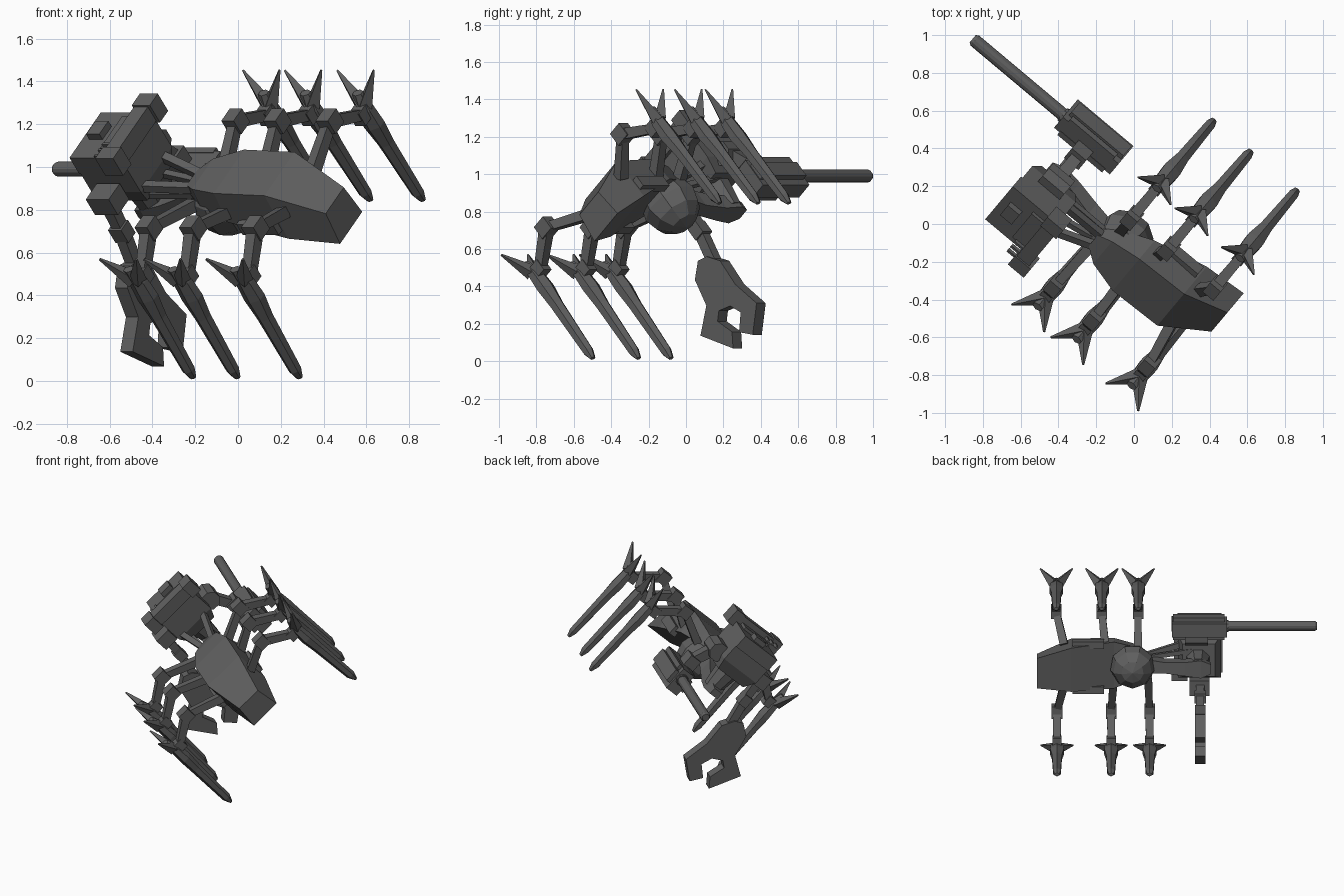
import bpy, bmesh, math
from mathutils import Matrix, Vector

# Walker frame: x forward, y to its left, z up, then the whole machine is tilted
t, p = math.radians(43), math.radians(140)
F = Vector((math.cos(p), math.sin(p), 0))
H = Vector((math.sin(p), -math.cos(p), 0))
Z = Vector((0, 0, 1))
LEFT = -(H * math.cos(t) + Z * math.sin(t))
UP = Z * math.cos(t) - H * math.sin(t)
TILT = Matrix((F, LEFT, UP)).transposed().to_4x4()
TILT.translation = Vector((0.160, 0.190, 0.430))

metal = bpy.data.materials.new("dark_grey_metal")
metal.diffuse_color = (0.115, 0.115, 0.115, 1)


def finish(name, bm):
    bmesh.ops.recalc_face_normals(bm, faces=bm.faces)
    me = bpy.data.meshes.new(name)
    bm.to_mesh(me)
    bm.free()
    me.materials.append(metal)
    ob = bpy.data.objects.new(name, me)
    bpy.context.collection.objects.link(ob)
    ob.matrix_world = TILT
    return ob


def box(name, c, size):
    bm = bmesh.new()
    bmesh.ops.create_cube(bm, size=1, matrix=Matrix.Translation(c) @ Matrix.Diagonal((*size, 1)))
    return finish(name, bm)


def rod(name, p0, p1, r0, r1, sides=4):
    """Straight tapered strut between two points."""
    p0, p1 = Vector(p0), Vector(p1)
    d = p1 - p0
    rot = d.to_track_quat('Z', 'X').to_matrix().to_4x4()
    m = Matrix.Translation((p0 + p1) / 2) @ rot @ Matrix.Rotation(math.pi / sides, 4, 'Z')
    bm = bmesh.new()
    bmesh.ops.create_cone(bm, cap_ends=True, segments=sides, radius1=r0, radius2=r1,
                          depth=d.length, matrix=m)
    return finish(name, bm)


def loft(name, loops):
    """Skin closed loops of points in order and cap the ends."""
    bm = bmesh.new()
    rings = [[bm.verts.new(q) for q in loop] for loop in loops]
    n = len(rings[0])
    for r0, r1 in zip(rings, rings[1:]):
        for i in range(n):
            j = (i + 1) % n
            bm.faces.new((r0[i], r0[j], r1[j], r1[i]))
    bm.faces.new(rings[0])
    bm.faces.new(rings[-1])
    return finish(name, bm)


# Abdomen: x, top half width, top height, bottom half width, bottom height
MID = -0.022
hull = [(0.11, 0.05, 0.69, 0.06, 0.635), (0.03, 0.105, 0.715, 0.115, 0.61),
        (-0.14, 0.15, 0.73, 0.17, 0.565), (-0.44, 0.15, 0.715, 0.16, 0.45),
        (-0.68, 0.09, 0.545, 0.11, 0.37)]
loft("abdomen", [[(x, MID - wt, zt), (x, MID + wt, zt), (x, MID + wb, zb), (x, MID - wb, zb)]
                 for x, wt, zt, wb, zb in hull])
for s in (-1, 1):
    box("abdomen_side_plate", (-0.32, MID + s * 0.165, 0.535), (0.22, 0.05, 0.07))

# Belly dome
bm = bmesh.new()
bmesh.ops.create_uvsphere(bm, u_segments=9, v_segments=6, radius=0.158,
                          matrix=Matrix.Translation((-0.01, MID, 0.53)))
finish("belly_dome", bm)

# Legs: side (1 = left) and fore-aft position
legs = [(1, 0.11), (1, -0.16), (1, -0.54), (-1, 0.03), (-1, -0.225), (-1, -0.545)]
for s, x in legs:
    hip = (x * 0.9, MID + s * (0.09 if x > 0 else 0.14), 0.60)
    knee, ankle = (x, s * 0.366, 0.73), (x, s * 0.55, 0.60)
    rod("hip_link", hip, knee, 0.040, 0.034)
    box("knee_joint", knee, (0.075, 0.085, 0.085))
    rod("shin_link", knee, ankle, 0.042, 0.036)
    box("ankle_joint", ankle, (0.065, 0.07, 0.075))
    # Foot spike: height, lateral centre, half width, half depth
    prof = [(0.69, 0.605, 0.030, 0.022), (0.60, 0.592, 0.050, 0.038), (0.50, 0.592, 0.056, 0.044),
            (0.38, 0.597, 0.040, 0.038), (0.05, 0.606, 0.031, 0.031), (0.0, 0.608, 0.018, 0.012)]
    loft("foot_spike", [[(x + w * math.cos(k), s * yc + d * math.sin(k), z)
                         for k in [math.pi / 6 + i * math.pi / 3 for i in range(6)]]
                        for z, yc, w, d in prof])
    tip_y = 0.63 if s > 0 else 0.665
    for e in (-1, 1):
        rod("foot_prong", (x + e * 0.012, s * 0.60, 0.62), (x + e * 0.112, s * tip_y, 0.778),
            0.042, 0.006)

# Neck joining abdomen and torso: x, height, half width, half height
neck = [(0.08, 0.60, 0.05, 0.06), (0.22, 0.545, 0.04, 0.05), (0.36, 0.51, 0.05, 0.045),
        (0.47, 0.50, 0.065, 0.04), (0.54, 0.49, 0.035, 0.025)]
loft("neck", [[(x, MID - w, z - h), (x, MID + w, z - h), (x, MID + w, z + h), (x, MID - w, z + h)]
              for x, z, w, h in neck])
rod("waist_turret", (0.45, -0.03, 0.49), (0.45, -0.03, 0.67), 0.065, 0.09, 8)
for s in (-1, 1):
    rod("neck_strut", (0.07, MID + s * 0.04, 0.66), (0.36, MID + s * 0.11, 0.74), 0.028, 0.028)
    rod("neck_brace", (0.09, MID + s * 0.04, 0.62), (0.42, MID + s * 0.08, 0.66), 0.022, 0.022)

# Torso, roof slab and shoulder bar
TM = -0.035
tor = [(0.645, 0.34, 0.57, 0.12), (0.73, 0.31, 0.61, 0.155), (0.86, 0.31, 0.61, 0.155)]
loft("torso", [[(x0, TM - w, z), (x1, TM - w, z), (x1, TM + w, z), (x0, TM + w, z)]
               for z, x0, x1, w in tor])
box("torso_roof", (0.465, TM, 0.90), (0.31, 0.31, 0.10))
box("roof_hatch", (0.535, -0.05, 0.965), (0.08, 0.09, 0.04))
box("roof_step", (0.40, TM, 0.96), (0.10, 0.22, 0.02))
box("shoulder_bar", (0.325, -0.01, 0.965), (0.085, 0.38, 0.09))
for y in (-0.205, 0.16):
    box("bar_end", (0.32, y, 0.965), (0.11, 0.08, 0.11))
for i in range(3):
    box("sensor_pin", (0.39, 0.07 + i * 0.04, 0.985), (0.07, 0.014, 0.02))

# Gun arm on the right
rod("gun_shoulder", (0.385, -0.215, 0.73), (0.535, -0.215, 0.73), 0.07, 0.07, 8)
rod("gun_upper_arm", (0.46, -0.22, 0.73), (0.46, -0.30, 0.55), 0.05, 0.045)
box("gun_elbow", (0.46, -0.30, 0.55), (0.10, 0.09, 0.09))
GY = -0.348
box("gun_body", (0.46, GY, 0.42), (0.385, 0.10, 0.18))
box("gun_side_casing", (0.455, GY, 0.42), (0.36, 0.16, 0.10))
for s in (-1, 1):
    box("gun_rail", (0.46, GY + s * 0.055, 0.495), (0.31, 0.035, 0.035))
rod("gun_magazine", (0.36, -0.27, 0.40), (0.52, -0.27, 0.40), 0.05, 0.05, 8)
rod("muzzle_collar", (0.64, GY, 0.441), (0.665, GY, 0.441), 0.046, 0.042, 10)
rod("gun_barrel", (0.62, GY, 0.441), (1.27, GY, 0.441), 0.035, 0.035, 12)
rod("barrel_tip", (1.27, GY, 0.441), (1.285, GY, 0.441), 0.035, 0.026, 12)

# Claw arm on the left
box("claw_shoulder", (0.46, 0.19, 0.75), (0.14, 0.11, 0.10))
rod("claw_upper_arm", (0.465, 0.19, 0.75), (0.465, 0.21, 0.56), 0.042, 0.038)
box("claw_elbow", (0.465, 0.212, 0.565), (0.08, 0.07, 0.08))
rod("claw_forearm", (0.465, 0.212, 0.56), (0.465, 0.255, 0.36), 0.040, 0.040)

# Claw hand: flat outline (y, z) with thickness
outline = [(0.31, 0.435), (0.25, 0.41), (0.197, 0.33), (0.205, 0.165), (0.165, -0.01), (0.30, -0.115),
           (0.36, -0.04), (0.28, 0.03), (0.31, 0.105), (0.385, 0.14), (0.43, 0.105), (0.395, -0.005),
           (0.45, -0.075), (0.57, 0.13), (0.43, 0.22), (0.395, 0.375)]
loft("claw_hand", [[(x, y, z) for y, z in outline] for x in (0.427, 0.503)])
